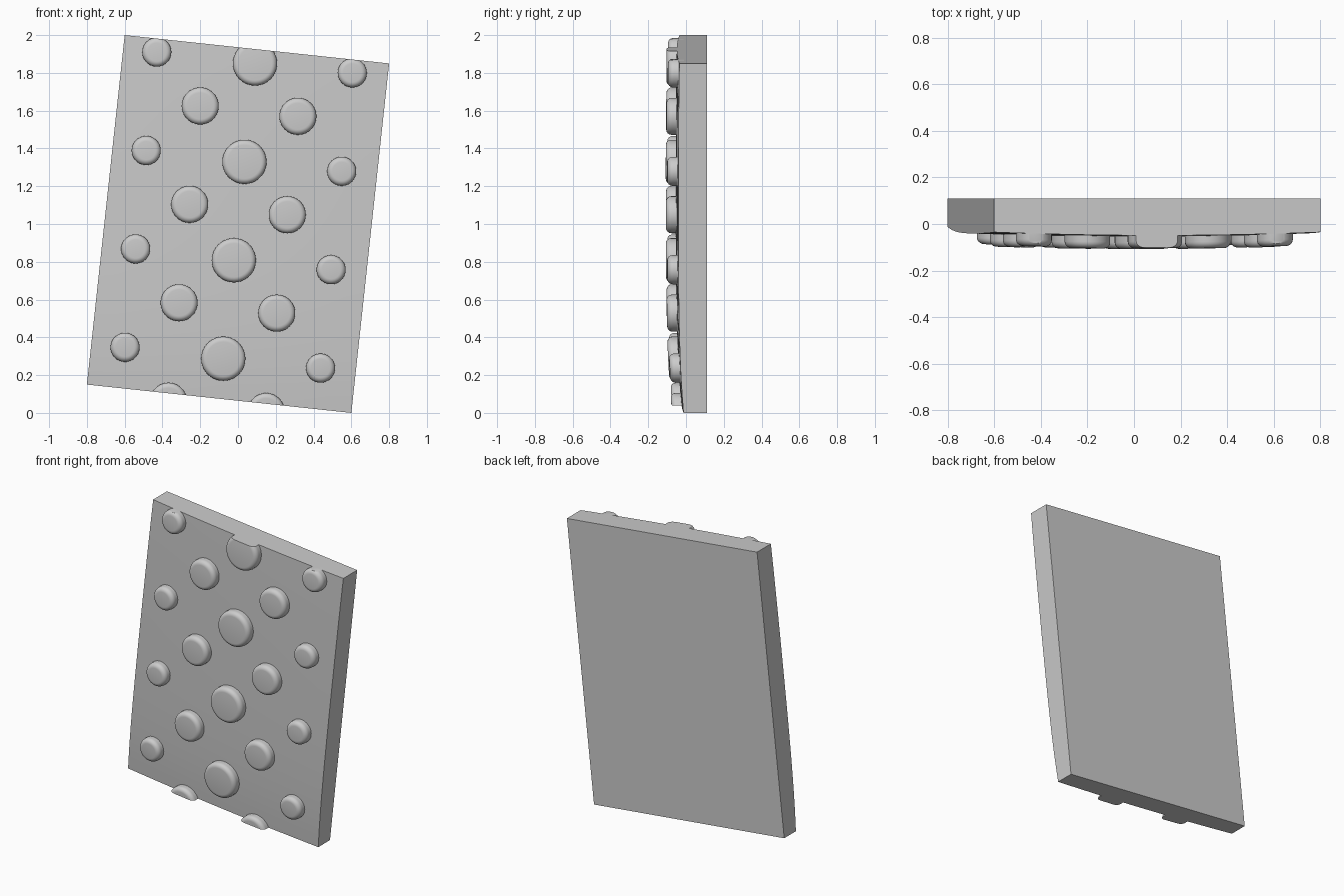
import bpy, bmesh, math
from mathutils import Vector

if "Cube" in bpy.data.objects:
    bpy.data.objects.remove(bpy.data.objects["Cube"])

BACK = 0.11
BL, BR, TL = Vector((-0.8, 0.15)), Vector((0.6, 0.0)), Vector((-0.6, 2.0))
W, H = BR - BL, TL - BL
DET = W.x * H.y - W.y * H.x


def front_y(x, z):
    """Gently crowned front surface of the skewed slab."""
    p = Vector((x, z)) - BL
    u = (p.x * H.y - p.y * H.x) / DET
    v = (W.x * p.y - W.y * p.x) / DET
    u, v = min(max(u, 0), 1), min(max(v, 0), 1)
    s = 2 * u - 1
    edge = -0.041 + 0.028 * (1 - v) ** 6 + 0.006 * v ** 6
    return edge - 0.014 * (1 - s * s)


def make_object(name, bm):
    bmesh.ops.recalc_face_normals(bm, faces=bm.faces[:])
    mesh = bpy.data.meshes.new(name)
    bm.to_mesh(mesh)
    bm.free()
    ob = bpy.data.objects.new(name, mesh)
    bpy.context.collection.objects.link(ob)
    bpy.ops.object.select_all(action='DESELECT')
    ob.select_set(True)
    bpy.context.view_layer.objects.active = ob
    bpy.ops.object.shade_smooth_by_angle(angle=math.radians(35))
    return ob


# Slab: crowned front grid, straight sides, flat back
bm = bmesh.new()
bmesh.ops.create_grid(bm, x_segments=16, y_segments=24, size=0.5)
for vert in bm.verts:
    p = BL + W * (vert.co.x + 0.5) + H * (vert.co.y + 0.5)
    vert.co = (p.x, front_y(p.x, p.y), p.y)
rim = [e for e in bm.edges if e.is_boundary]
new = bmesh.ops.extrude_edge_only(bm, edges=rim)['geom']
for g in new:
    if isinstance(g, bmesh.types.BMVert):
        g.co.y = BACK
bmesh.ops.holes_fill(bm, edges=[e for e in bm.edges if e.is_boundary], sides=0)
make_object("tread_slab", bm)


# Studs: rounded discs that follow the front surface
def stud_profile(r, height=0.053, fillet=0.028, steps=6):
    pts = [(r, -0.03), (r, height - fillet)]
    for i in range(1, steps + 1):
        a = math.pi / 2 * i / steps
        pts.append((r - fillet * (1 - math.cos(a)),
                    height - fillet * (1 - math.sin(a))))
    return pts


def add_stud(name, cx, cz, r, sides=40):
    bm = bmesh.new()
    rings = []
    for rad, h in stud_profile(r):
        ring = []
        for i in range(sides):
            a = 2 * math.pi * i / sides
            x, z = cx + rad * math.cos(a), cz + rad * math.sin(a)
            ring.append(bm.verts.new((x, front_y(x, z) - h, z)))
        rings.append(ring)
    for a, b in zip(rings, rings[1:]):
        for i in range(sides):
            j = (i + 1) % sides
            bm.faces.new((a[i], a[j], b[j], b[i]))
    bm.faces.new(rings[0])
    bm.faces.new(rings[-1])
    # trim the stud flush with the slab's top and bottom ends
    for origin, sign in ((TL, 1), (BL, -1)):
        normal = Vector((-W.y, 0, W.x)).normalized() * sign
        bmesh.ops.bisect_plane(bm, geom=bm.verts[:] + bm.edges[:] + bm.faces[:],
                               plane_co=(origin.x, 0, origin.y), plane_no=normal,
                               clear_outer=True)
        open_edges = [e for e in bm.edges if e.is_boundary]
        if open_edges:
            bmesh.ops.holes_fill(bm, edges=open_edges, sides=0)
    make_object(name, bm)


# Five-stud cluster repeated down the slab
CLUSTER = [(-0.43, 1.91, 0.077), (0.09, 1.85, 0.117), (0.605, 1.80, 0.077),
           (-0.20, 1.625, 0.098), (0.317, 1.57, 0.098)]
for row in range(4):
    for k, (x, z, r) in enumerate(CLUSTER):
        add_stud(f"stud_{row}_{k}", x - 0.056 * row, z - 0.521 * row, r)
